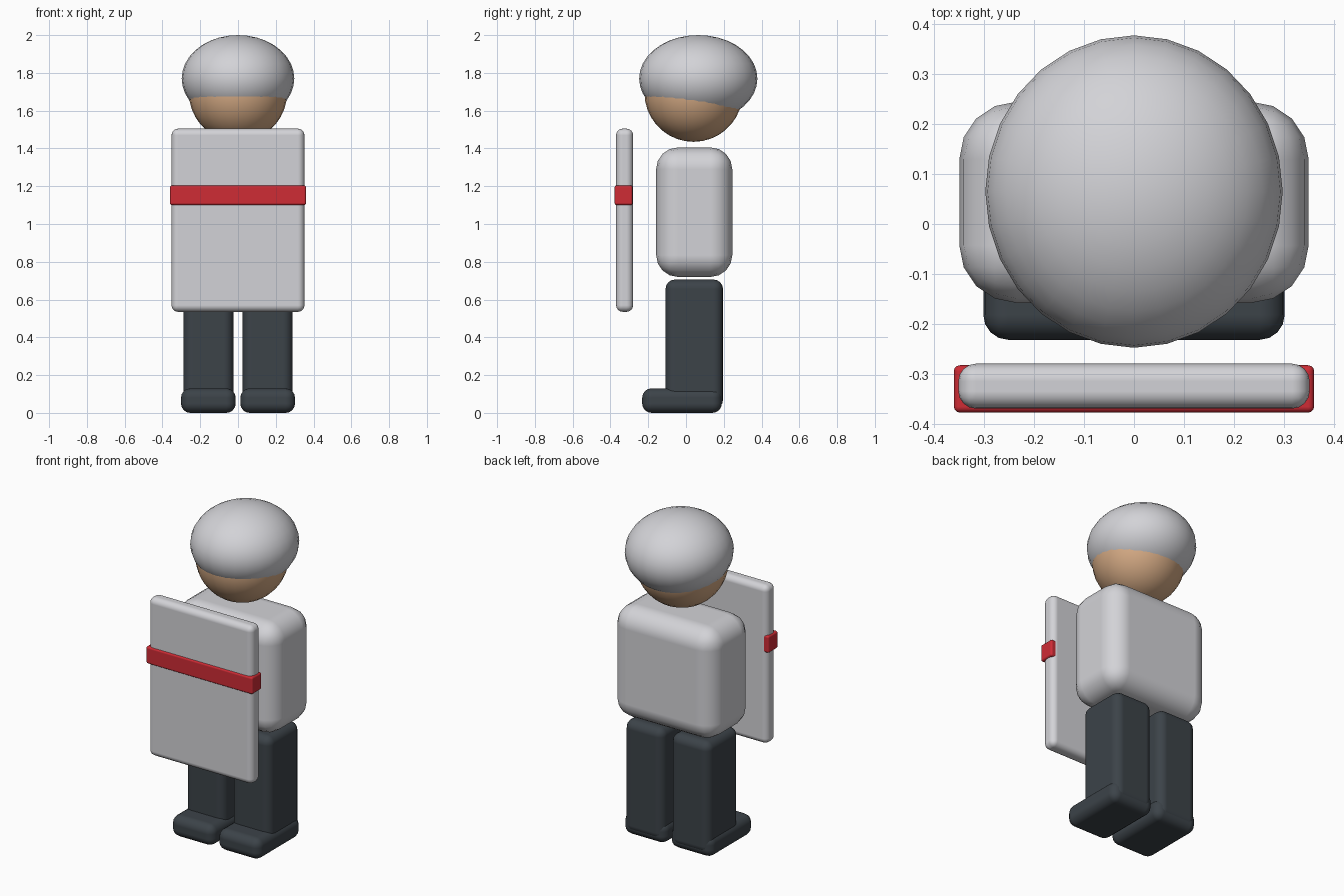
import bpy
from mathutils import Vector

cube = bpy.data.objects.get("Cube")
if cube:
    bpy.data.objects.remove(cube, do_unlink=True)


def material(name, rgb):
    mat = bpy.data.materials.new(name)
    mat.use_nodes = True
    color = (*rgb, 1)
    mat.diffuse_color = color
    mat.node_tree.nodes["Principled BSDF"].inputs["Base Color"].default_value = color
    return mat


grey = material("light grey", (0.65, 0.65, 0.68))
skin = material("tan skin", (0.66, 0.40, 0.23))
dark = material("dark slate", (0.045, 0.056, 0.066))
red = material("red", (0.62, 0.025, 0.036))


def finish(name, mat, angle):
    obj = bpy.context.object
    obj.name = obj.data.name = name
    obj.data.materials.append(mat)
    bpy.ops.object.transform_apply(location=False, rotation=False, scale=True)
    bpy.ops.object.shade_smooth_by_angle(angle=angle)
    return obj


def rounded_box(name, low, high, radius, segments, mat):
    low, high = Vector(low), Vector(high)
    bpy.ops.mesh.primitive_cube_add(size=1, location=(low + high) / 2)
    bpy.context.object.scale = high - low
    obj = finish(name, mat, 0.9)
    bevel = obj.modifiers.new("Rounded edges", "BEVEL")
    bevel.width = radius
    bevel.segments = segments
    bevel.harden_normals = True
    for poly in obj.data.polygons:
        poly.use_smooth = True
    return obj


def ellipsoid(name, center, radii, mat):
    bpy.ops.mesh.primitive_uv_sphere_add(segments=28, ring_count=18, radius=1, location=center)
    bpy.context.object.scale = radii
    return finish(name, mat, 0.9)


# Head and overlapping hair cap
ellipsoid("head", (0, 0.04, 1.695), (0.26, 0.26, 0.26), skin)
ellipsoid("hair_cap", (0, 0.065, 1.77), (0.298, 0.313, 0.23), grey)

# Body
rounded_box("torso", (-0.35, -0.158, 0.72), (0.35, 0.245, 1.405), 0.115, 4, grey)

# Legs and feet
for side, sign in (("left", 1), ("right", -1)):
    x = 0.157 * sign
    rounded_box(side + "_leg", (x - 0.132, -0.108, 0.02), (x + 0.132, 0.196, 0.706),
                0.05, 4, dark)
    rounded_box(side + "_foot", (x - 0.145, -0.232, 0), (x + 0.145, 0.19, 0.13),
                0.05, 4, dark)

# Board held in front, with its band
rounded_box("front_board", (-0.352, -0.37, 0.535), (0.352, -0.28, 1.505), 0.035, 4, grey)
rounded_box("board_band", (-0.361, -0.378, 1.1), (0.361, -0.283, 1.205), 0.012, 3, red)
